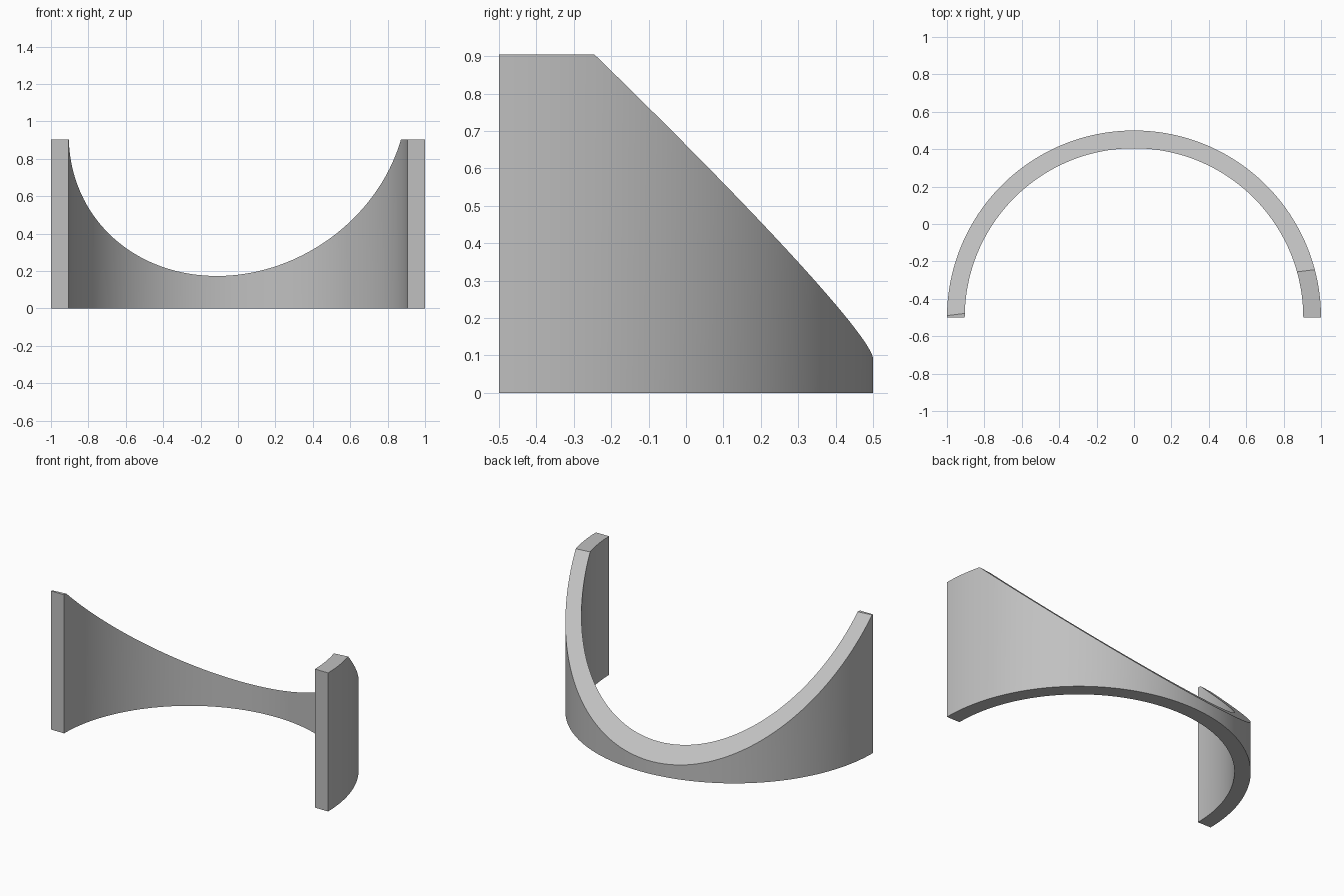
import bpy, bmesh, math
from mathutils import Vector

if "Cube" in bpy.data.objects:
    bpy.data.objects.remove(bpy.data.objects["Cube"])

OUTER, INNER, HEIGHT = 1.0, 0.905, 0.904
CENTRE_Y, SEGMENTS = -0.5, 96

grey = bpy.data.materials.new("plain grey")
grey.diffuse_color = (0.53, 0.53, 0.53, 1)
grey.use_nodes = True
grey.node_tree.nodes["Principled BSDF"].inputs["Base Color"].default_value = grey.diffuse_color

# Half ring wall: sweep a rectangular section through 180 degrees
bm = bmesh.new()
section = [(INNER, 0), (OUTER, 0), (OUTER, HEIGHT), (INNER, HEIGHT)]
rings = []
for i in range(SEGMENTS + 1):
    a = math.pi * i / SEGMENTS
    rings.append([bm.verts.new((r * math.cos(a), CENTRE_Y + r * math.sin(a), z))
                  for r, z in section])
for p, q in zip(rings, rings[1:]):
    for k in range(4):
        n = (k + 1) % 4
        bm.faces.new((p[k], p[n], q[n], q[k]))
bm.faces.new(rings[0])
bm.faces.new(rings[-1])
bmesh.ops.recalc_face_normals(bm, faces=bm.faces)

# Slanted top: slice away everything above a tilted plane, then cap the cut
cut = bmesh.ops.bisect_plane(
    bm, geom=bm.verts[:] + bm.edges[:] + bm.faces[:], dist=1e-5,
    plane_co=Vector((0, -0.365, HEIGHT)), plane_no=Vector((-0.1175, 0.94, 1)),
    clear_outer=True)
rim = [e for e in cut["geom_cut"] if isinstance(e, bmesh.types.BMEdge) and e.is_boundary]
bmesh.ops.edgenet_fill(bm, edges=rim)
bmesh.ops.recalc_face_normals(bm, faces=bm.faces)

mesh = bpy.data.meshes.new("curved_wall")
bm.to_mesh(mesh)
bm.free()
mesh.materials.append(grey)
wall = bpy.data.objects.new("curved_wall", mesh)
bpy.context.collection.objects.link(wall)

# Smooth curve, crisp edges
bpy.context.view_layer.objects.active = wall
wall.select_set(True)
bpy.ops.object.shade_smooth_by_angle(angle=math.radians(30))
